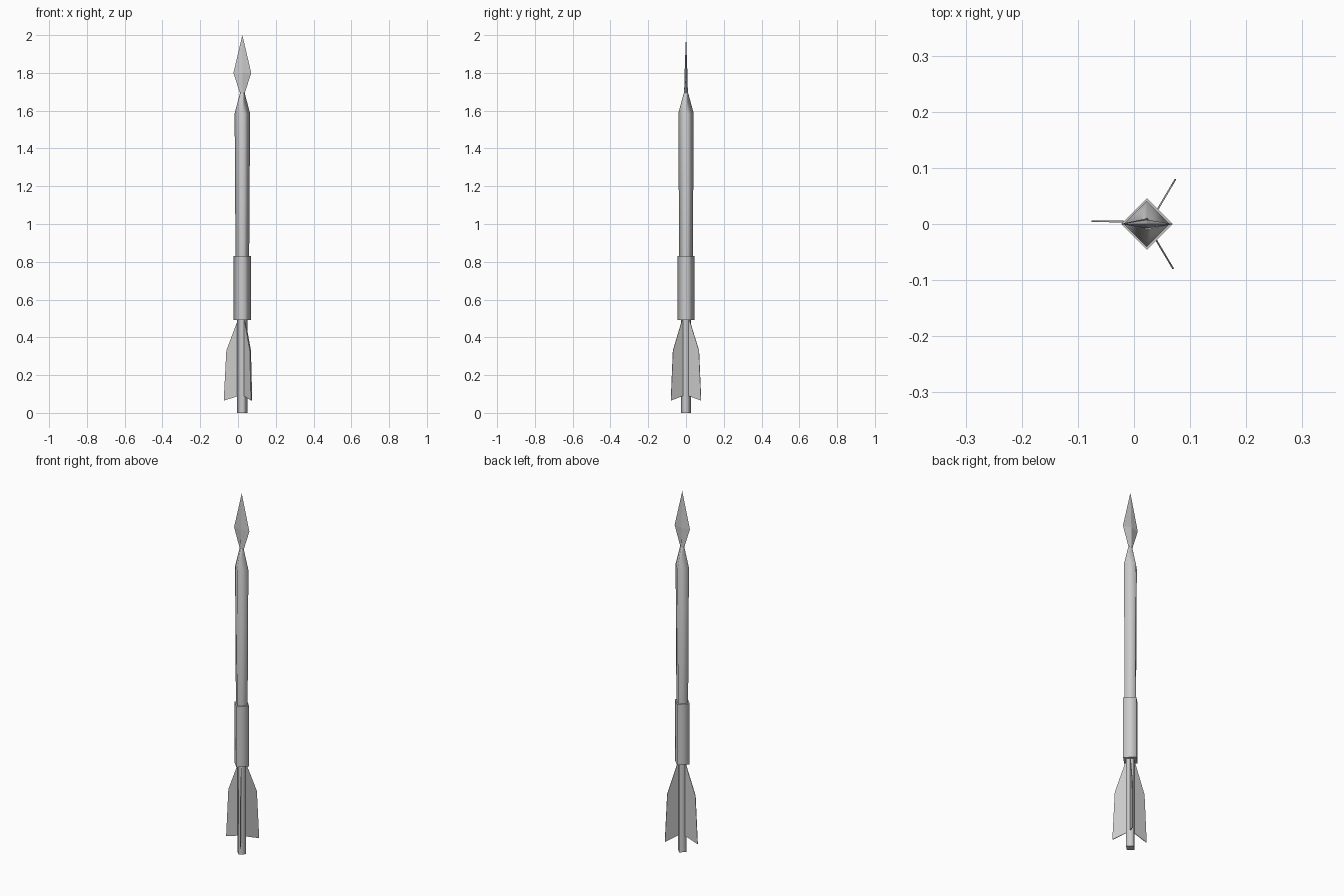
import bpy, bmesh
from math import cos, sin, pi, radians
from mathutils import Vector

if "Cube" in bpy.data.objects:
    bpy.data.objects.remove(bpy.data.objects["Cube"])

CX = 0.023  # shaft axis offset from the centre


def four_sided(name, rings, smooth=True):
    """Loft of diamond sections, each ring = (z, half width x, half width y)."""
    bm = bmesh.new()
    loops = []
    for z, rx, ry in rings:
        if rx == 0:
            loops.append([bm.verts.new((CX, 0, z))])
        else:
            loops.append([bm.verts.new((CX + rx * cos(i * pi / 2), ry * sin(i * pi / 2), z))
                          for i in range(4)])
    for a, b in zip(loops, loops[1:]):
        for i in range(4):
            j = (i + 1) % 4
            quad = [a[i], a[j], b[0]] if len(b) == 1 else [a[i], a[j], b[j], b[i]]
            bm.faces.new(quad).smooth = smooth
    # flat end caps
    bm.faces.new(loops[0][::-1])
    if len(loops[-1]) > 1:
        bm.faces.new(loops[-1])
    return finish(name, bm)


def finish(name, bm):
    bmesh.ops.recalc_face_normals(bm, faces=bm.faces)
    me = bpy.data.meshes.new(name)
    bm.to_mesh(me)
    bm.free()
    ob = bpy.data.objects.new(name, me)
    bpy.context.collection.objects.link(ob)
    return ob


def fin(name, start, end, thickness=0.003):
    """Thin swept fin running outward from start to end in plan."""
    s, e = Vector((*start, 0)), Vector((*end, 0))
    side = (e - s).normalized().cross(Vector((0, 0, 1))) * thickness / 2
    # profile: fraction of span, height
    profile = [(0, 0.09), (1, 0.065), (0.83, 0.33), (0.08, 0.49), (0, 0.49)]
    bm = bmesh.new()
    sides = [[bm.verts.new(s.lerp(e, t) + Vector((0, 0, z)) + side * k) for t, z in profile]
             for k in (-1, 1)]
    bm.faces.new(sides[0])
    bm.faces.new(sides[1][::-1])
    n = len(profile)
    for i in range(n):
        j = (i + 1) % n
        bm.faces.new([sides[0][i], sides[1][i], sides[1][j], sides[0][j]])
    return finish(name, bm)


# Guide stick, sleeve and long shaft with tapered neck
four_sided("stick", [(0, 0.027, 0.027), (0.52, 0.027, 0.027)])
four_sided("sleeve", [(0.493, 0.046, 0.046), (0.83, 0.046, 0.046)])
four_sided("shaft", [(0.81, 0.036, 0.036), (1.585, 0.041, 0.041), (1.695, 0.012, 0.011)])

# Leaf-shaped flat arrowhead
four_sided("arrowhead", [(1.69, 0.012, 0.010), (1.80, 0.047, 0.0075), (2.0, 0, 0)], smooth=False)

# Three tail fins
fin("fin_left", (CX - 0.018, 0.004), (-0.0755, 0.005))
fin("fin_back", (CX + 0.012, 0.014), (0.074, 0.080))
fin("fin_front", (CX + 0.009, -0.016), (0.070, -0.080))
